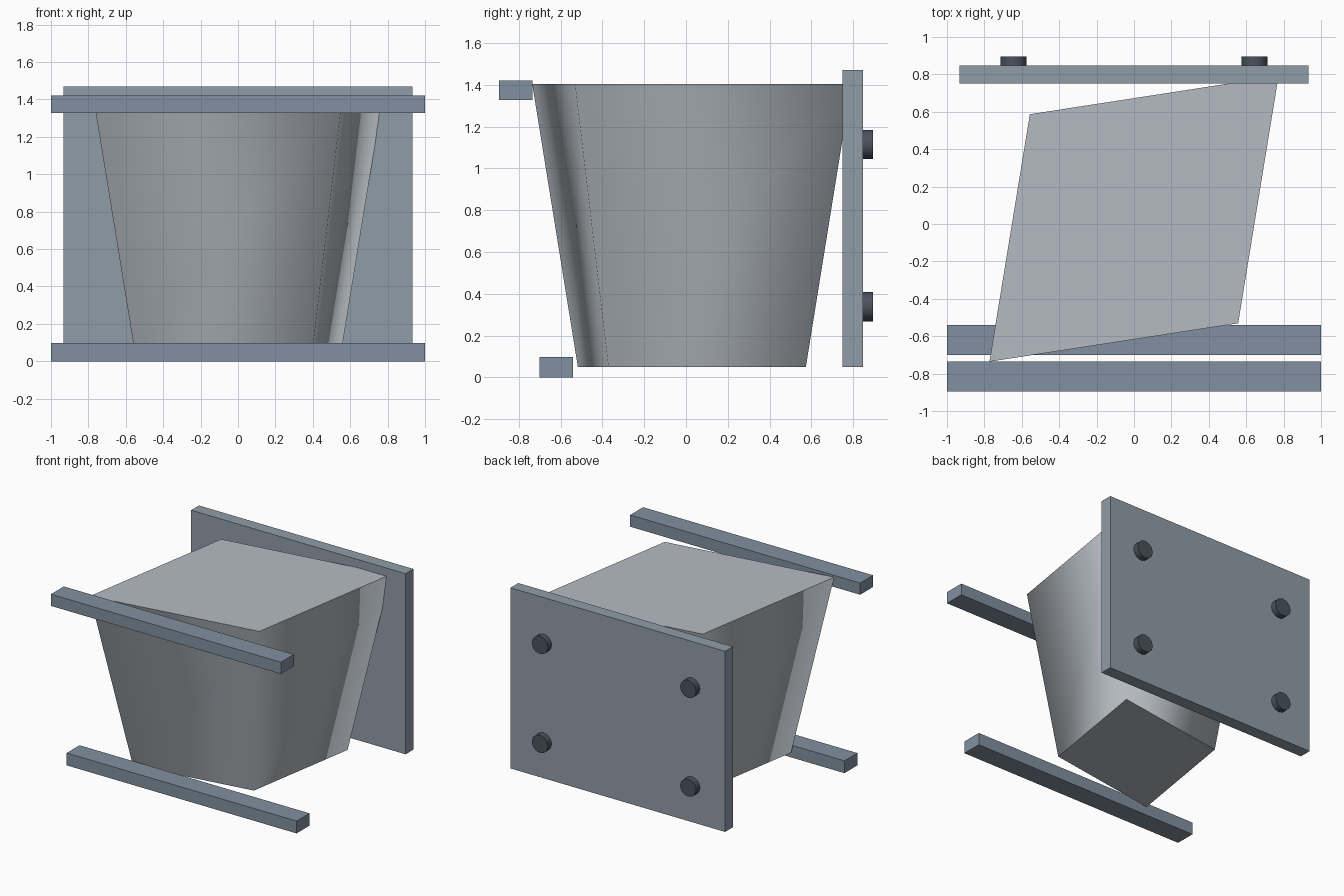
import bpy, bmesh, math

if "Cube" in bpy.data.objects:
    bpy.data.objects.remove(bpy.data.objects["Cube"])


def material(name, rgb):
    mat = bpy.data.materials.new(name)
    mat.diffuse_color = (*rgb, 1)
    mat.use_nodes = True
    mat.node_tree.nodes["Principled BSDF"].inputs["Base Color"].default_value = mat.diffuse_color
    return mat


body_grey = material("body_grey", (0.46, 0.50, 0.54))
rail_blue = material("rail_blue_grey", (0.22, 0.28, 0.35))
plate_grey = material("plate_grey", (0.28, 0.335, 0.39))
bolt_dark = material("bolt_dark", (0.07, 0.085, 0.11))


def finish(name, bm, mat):
    bmesh.ops.recalc_face_normals(bm, faces=bm.faces)
    mesh = bpy.data.meshes.new(name)
    bm.to_mesh(mesh)
    bm.free()
    mesh.materials.append(mat)
    obj = bpy.data.objects.new(name, mesh)
    bpy.context.collection.objects.link(obj)
    return obj


def box(name, x, y, z, mat):
    """Box from (min, max) ranges."""
    bm = bmesh.new()
    bmesh.ops.create_cube(bm, size=1)
    for v in bm.verts:
        v.co = [r[0] if c < 0 else r[1] for c, r in zip(v.co, (x, y, z))]
    return finish(name, bm, mat)


# Tapered rhombic bucket: smooth sides, flat caps
centre_y = 0.028
taper = 0.714
rim = [(-0.773, -0.764), (0.557, -0.559), (0.773, 0.764), (-0.557, 0.559)]
bm = bmesh.new()
top = [bm.verts.new((x, y + centre_y, 1.405)) for x, y in rim]
bottom = [bm.verts.new((x * taper, y * taper + centre_y, 0.05)) for x, y in rim]
bm.faces.new(top)
bm.faces.new(bottom[::-1])
for i in range(4):
    j = (i + 1) % 4
    bm.faces.new((bottom[i], bottom[j], top[j], top[i])).smooth = True
finish("bucket_body", bm, body_grey)

# Front rails
box("upper_rail", (-1, 1), (-0.895, -0.735), (1.328, 1.42), rail_blue)
box("lower_rail", (-1, 1), (-0.70, -0.54), (0, 0.097), rail_blue)

# Mounting plate at the back
box("back_plate", (-0.933, 0.933), (0.75, 0.847), (0.05, 1.47), plate_grey)

# Four bolt heads
for x in (-0.645, 0.645):
    for z in (0.338, 1.115):
        bpy.ops.mesh.primitive_cylinder_add(
            vertices=12, radius=0.07, depth=0.10,
            location=(x, 0.845, z), rotation=(math.pi / 2, 0, 0))
        bolt = bpy.context.object
        bolt.name = "bolt_head"
        bolt.data.materials.append(bolt_dark)
        bpy.ops.object.shade_smooth_by_angle(angle=math.radians(40))
